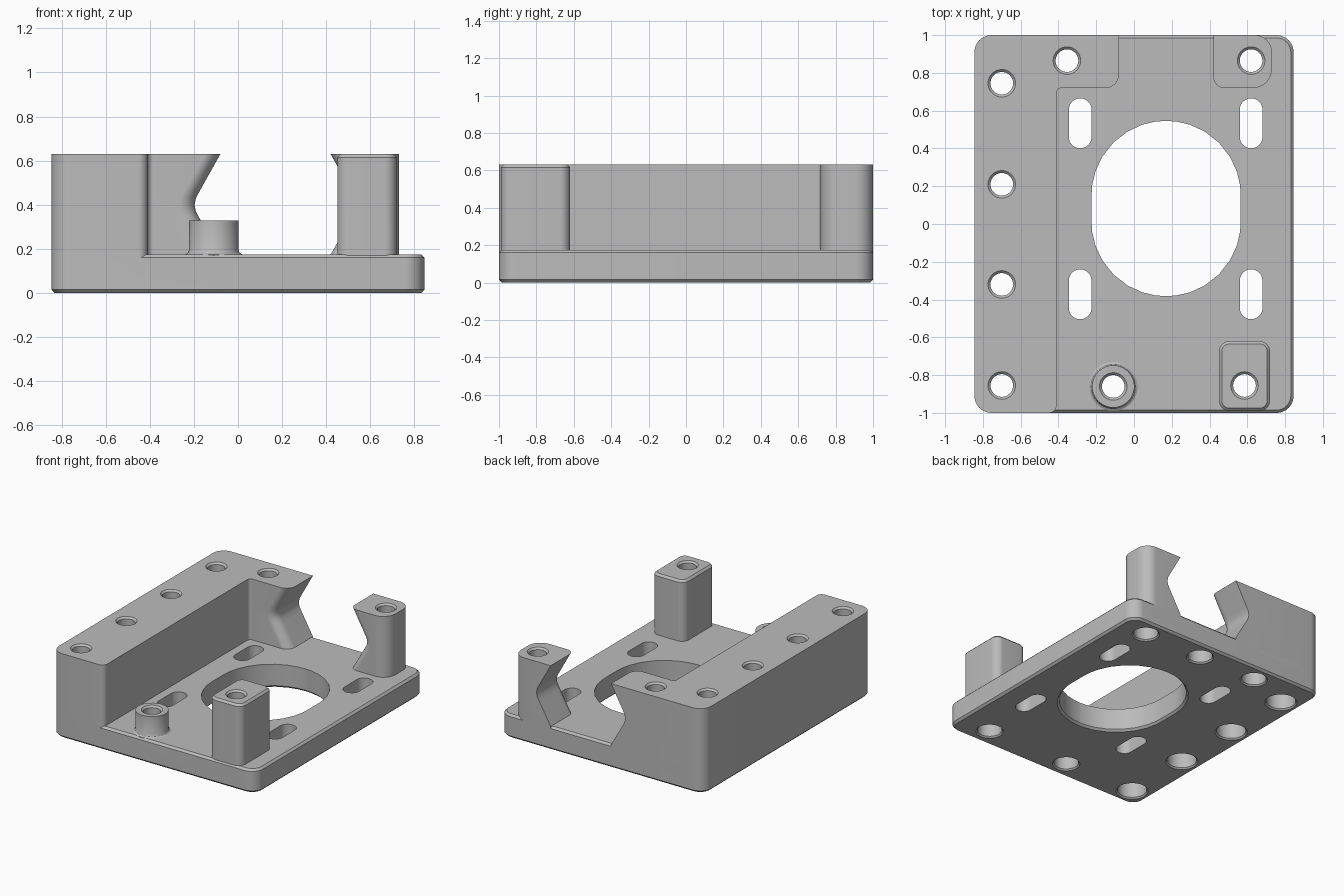
import bpy
import math
from mathutils import Vector

cube = bpy.data.objects.get("Cube")
if cube:
    bpy.data.objects.remove(cube, do_unlink=True)

# One grey for the whole machined part
grey = bpy.data.materials.new("machined_grey")
grey.use_nodes = True
grey.diffuse_color = (0.5, 0.5, 0.5, 1)
grey.node_tree.nodes["Principled BSDF"].inputs["Base Color"].default_value = (0.5, 0.5, 0.5, 1)


def rounded(corners, steps=8):
    """Counter-clockwise outline from (x, y, radius) corners."""
    out = []
    for i, (x, y, r) in enumerate(corners):
        p = Vector((x, y))
        if r <= 0:
            out.append(p)
            continue
        u = (Vector(corners[i - 1][:2]) - p).normalized()
        v = (Vector(corners[(i + 1) % len(corners)][:2]) - p).normalized()
        half = u.angle(v) / 2
        centre = p + (u + v).normalized() * (r / math.sin(half))
        start = p + u * (r / math.tan(half)) - centre
        end = p + v * (r / math.tan(half)) - centre
        for k in range(steps + 1):
            out.append(centre + start.lerp(end, k / steps).normalized() * r)
    return out


def rect(x0, x1, y0, y1, r, inset=0.0):
    x0, x1, y0, y1, r = x0 + inset, x1 - inset, y0 + inset, y1 - inset, r - inset
    return rounded([(x0, y0, r), (x1, y0, r), (x1, y1, r), (x0, y1, r)])


def circle(x, y, r):
    return rect(x - r, x + r, y - r, y + r, r * 0.999)


def loft(name, rings):
    """Solid through (height, outline) rings."""
    n = len(rings[0][1])
    verts = [(p.x, p.y, z) for z, ring in rings for p in ring]
    faces = [list(range(n))[::-1], [len(verts) - n + i for i in range(n)]]
    for k in range(len(rings) - 1):
        for i in range(n):
            j = (i + 1) % n
            faces.append((k * n + i, k * n + j, (k + 1) * n + j, (k + 1) * n + i))
    mesh = bpy.data.meshes.new(name)
    mesh.from_pydata(verts, [], faces)
    mesh.materials.append(grey)
    ob = bpy.data.objects.new(name, mesh)
    bpy.context.collection.objects.link(ob)
    return ob


def combine(body, part, operation):
    mod = body.modifiers.new(part.name, "BOOLEAN")
    mod.operation, mod.object, mod.solver = operation, part, "EXACT"
    bpy.context.view_layer.objects.active = body
    bpy.ops.object.modifier_apply(modifier=mod.name)
    bpy.data.objects.remove(part, do_unlink=True)


W, TOP, FLOOR, ROOT = 0.845, 0.63, 0.175, 0.08
MID = 0.17  # centre line of bore and rear notch

# Base plate with chamfered rims
plate = (-W, W, -1, 1, 0.09)
body = loft("mounting_bracket", [
    (0, rect(*plate, 0.015)), (0.015, rect(*plate)),
    (FLOOR - 0.015, rect(*plate)), (FLOOR, rect(*plate, 0.015))])

# Half width of the rear notch by height, widest at the waist
notch = [(ROOT, 0.25), (FLOOR, 0.25), (0.34, 0.345), (0.37, 0.361), (0.40, 0.367),
         (0.43, 0.361), (0.46, 0.345), (TOP, 0.25)]

# Tall side block with rear arm
block = loft("side_block", [(z, rounded([
    (-W, -1, 0.09), (-0.41, -1, 0.04), (-0.41, 0.72, 0.025),
    (MID - h, 0.72, 0.07), (MID - h, 1, 0), (-W, 1, 0.09)])) for z, h in notch])

# Rear post facing the arm
rear_post = loft("rear_post", [(z, rounded([
    (MID + h, 0.72, 0.06), (0.73, 0.72, 0.1), (0.73, 1, 0.09), (MID + h, 1, 0)]))
    for z, h in notch])

# Front post
foot = (0.45, 0.72, -0.99, -0.62, 0.055)
front_post = loft("front_post", [
    (ROOT, rect(*foot)), (TOP - 0.015, rect(*foot)), (TOP, rect(*foot, 0.015))])

# Short round standoff with flared foot
SX, SY = -0.11, -0.86
standoff = loft("standoff", [(z, circle(SX, SY, r)) for z, r in (
    (ROOT, 0.129), (FLOOR, 0.129), (0.182, 0.118), (0.195, 0.112), (0.33, 0.112))])

for part in (block, rear_post, front_post, standoff):
    combine(body, part, "UNION")

# Elongated centre bore with chamfered lower rim
bore = (MID - 0.395, MID + 0.395, -0.382, 0.546, 0.394)
combine(body, loft("bore_cutter", [
    (-0.02, rect(*bore, -0.035)), (0.015, rect(*bore)), (0.3, rect(*bore))]), "DIFFERENCE")

# Adjustment slots
for x in (-0.285, 0.62):
    for y in (0.533, -0.372):
        combine(body, loft("slot_cutter", [
            (z, rect(x - 0.06, x + 0.06, y - 0.132, y + 0.132, 0.0595))
            for z in (-0.1, 0.3)]), "DIFFERENCE")


def screw_hole(x, y, top, wide, depth, bore=0.06):
    """Counterbored from below, chamfered at both ends; blind without a top."""
    steps = [(-0.02, wide + 0.03), (0.01, wide), (depth, wide)]
    if top:
        steps += [(depth, bore), (top - 0.013, bore), (top + 0.02, bore + 0.033)]
    combine(body, loft("hole_cutter", [(z, circle(x, y, r)) for z, r in steps]), "DIFFERENCE")


for y in (0.745, 0.21, -0.32, -0.855):
    screw_hole(-0.70, y, TOP, 0.102, 0.3)
for x, y in ((-0.355, 0.865), (0.62, 0.865), (0.585, -0.855)):
    screw_hole(x, y, TOP, 0.085, 0.16)
screw_hole(SX, SY, 0.33, 0.085, 0.16)
screw_hole(0.13, 0.865, None, 0.085, 0.14)

# Smooth fillets, crisp edges
bpy.ops.object.select_all(action="DESELECT")
body.select_set(True)
bpy.context.view_layer.objects.active = body
bpy.ops.object.shade_smooth_by_angle(angle=math.radians(25))
